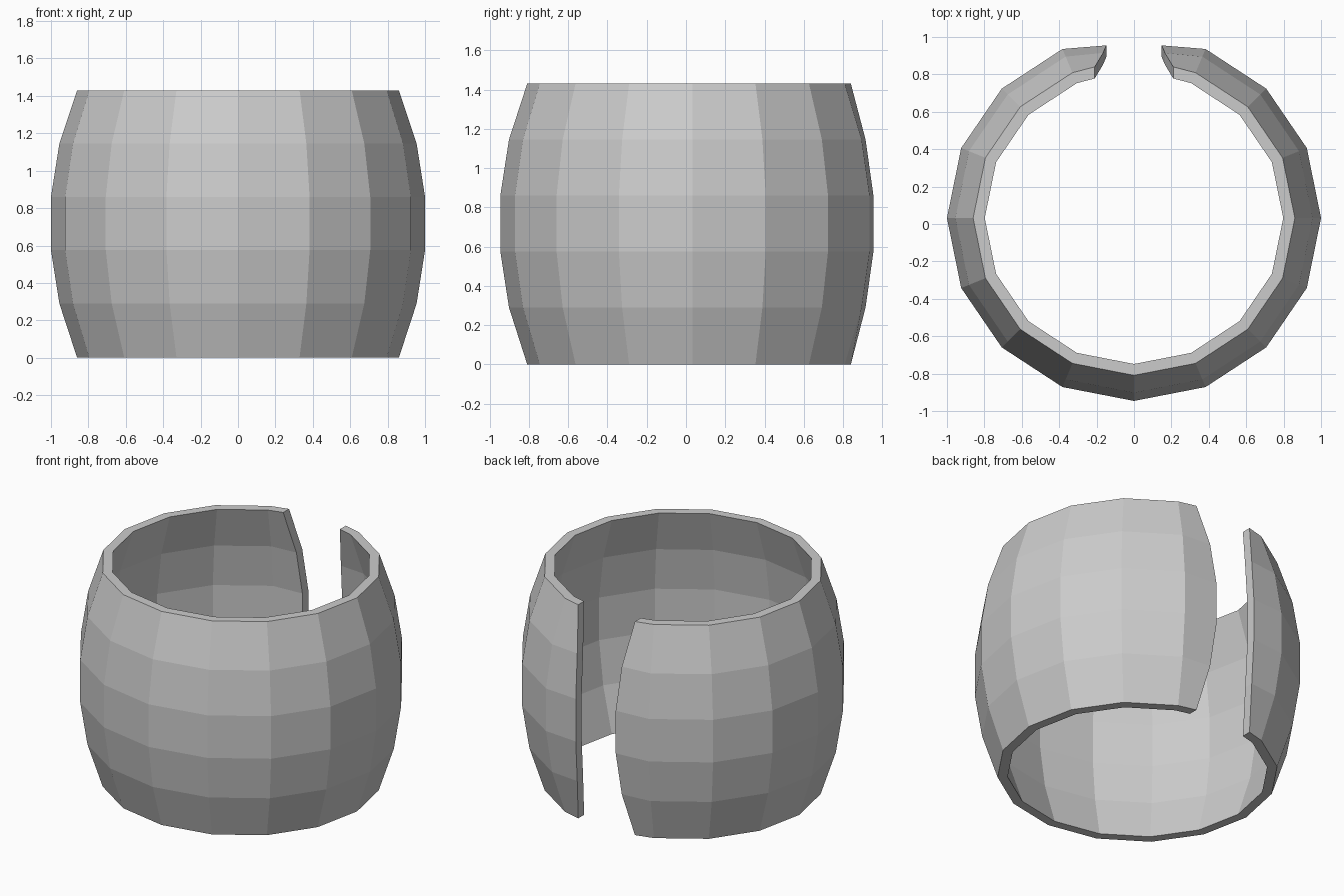
import bpy, bmesh
from math import sin, cos, radians

if "Cube" in bpy.data.objects:
    bpy.data.objects.remove(bpy.data.objects["Cube"])

# Barrel profile per row: height, outer radius, half gap width, y of the open end
rows = [(0.0, 0.86, 0.21, 0.84), (0.29, 0.955, 0.165, 0.915), (0.575, 1.0, 0.148, 0.955),
        (0.86, 1.0, 0.148, 0.955), (1.145, 0.955, 0.165, 0.915), (1.43, 0.86, 0.21, 0.84)]
WALL = 0.062
Y_CENTRE, Y_SCALE = 0.032, 0.978


def arc(r, gap, end_y):
    """16-sided ring left open at the back, from one gap edge to the other."""
    pts = [(gap, end_y)]
    for i in range(-7, 8):
        a = radians(22.5 * i)
        pts.append((-r * sin(a), Y_CENTRE - r * cos(a) * Y_SCALE))
    return pts + [(-gap, end_y)]


bm = bmesh.new()
outer, inner = [], []
for z, r, gap, end_y in rows:
    outer.append([bm.verts.new((x, y, z)) for x, y in arc(r, gap, end_y)])
    inner.append([bm.verts.new((x, y, z)) for x, y in arc(r - WALL, gap, end_y - WALL)])

n, last = len(outer[0]), len(rows) - 1
# Outer and inner walls
for grid in (outer, inner):
    for j in range(last):
        for i in range(n - 1):
            bm.faces.new((grid[j][i], grid[j][i + 1], grid[j + 1][i + 1], grid[j + 1][i]))
# Top and bottom rims
for j in (0, last):
    for i in range(n - 1):
        bm.faces.new((outer[j][i], outer[j][i + 1], inner[j][i + 1], inner[j][i]))
# Faces at the two sides of the gap
for i in (0, n - 1):
    for j in range(last):
        bm.faces.new((outer[j][i], outer[j + 1][i], inner[j + 1][i], inner[j][i]))
bmesh.ops.recalc_face_normals(bm, faces=bm.faces[:])

mesh = bpy.data.meshes.new("cuff_band")
bm.to_mesh(mesh)
bm.free()
bpy.context.collection.objects.link(bpy.data.objects.new("cuff_band", mesh))
